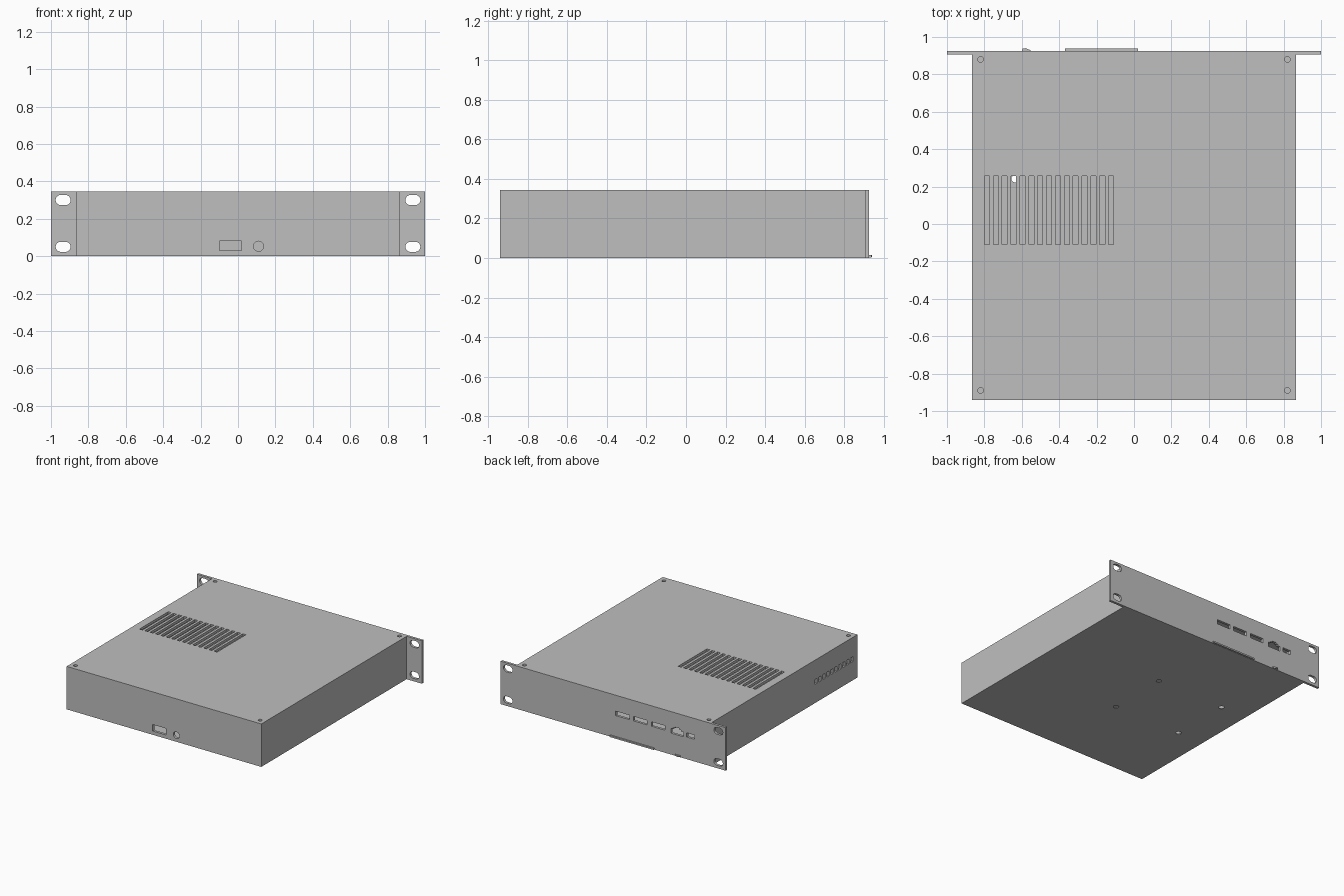
import bpy, bmesh
from math import cos, sin, pi
from mathutils import Vector

old = bpy.data.objects.get("Cube")
if old:
    bpy.data.objects.remove(old)

metal = bpy.data.materials.new("light_grey")
metal.use_nodes = True
grey = (0.52, 0.52, 0.52, 1)
metal.diffuse_color = grey
metal.node_tree.nodes["Principled BSDF"].inputs["Base Color"].default_value = grey

H, W, FRONT, BACK = 0.345, 0.865, -0.94, 0.925
WALL, PANEL, BASE = 0.02, 0.02, 0.006


# Flat outlines, as lists of two-dimensional points
def rect(u, v, w, h):
    return [(u - w / 2, v - h / 2), (u + w / 2, v - h / 2),
            (u + w / 2, v + h / 2), (u - w / 2, v + h / 2)]


def circle(u, v, r, n=24):
    return [(u + r * cos(2 * pi * i / n), v + r * sin(2 * pi * i / n)) for i in range(n)]


def capsule(u, v, w, h, n=12):
    r, pts = h / 2, []
    for side, start in ((1, -pi / 2), (-1, pi / 2)):
        for i in range(n + 1):
            a = start + pi * i / n
            pts.append((u + side * (w / 2 - r) + r * cos(a), v + r * sin(a)))
    return pts


# Solid made of outlines extruded along one axis
def prisms(name, outlines, axis, lo, hi):
    place = {"x": lambda u, v, d: (d, u, v),
             "y": lambda u, v, d: (u, d, v),
             "z": lambda u, v, d: (u, v, d)}[axis]
    bm = bmesh.new()
    for pts in outlines:
        face = bm.faces.new([bm.verts.new(place(u, v, lo)) for u, v in pts])
        grown = bmesh.ops.extrude_face_region(bm, geom=[face])["geom"]
        moved = [g for g in grown if isinstance(g, bmesh.types.BMVert)]
        bmesh.ops.translate(bm, verts=moved, vec=Vector(place(0, 0, hi - lo)))
    bmesh.ops.recalc_face_normals(bm, faces=bm.faces)
    mesh = bpy.data.meshes.new(name)
    bm.to_mesh(mesh)
    bm.free()
    mesh.materials.append(metal)
    obj = bpy.data.objects.new(name, mesh)
    bpy.context.collection.objects.link(obj)
    return obj


# Cut outlines out of an object, then discard the cutter
def cut(obj, outlines, axis, lo, hi):
    cutter = prisms("cutter", outlines, axis, lo, hi)
    cutter.hide_render = True
    mod = obj.modifiers.new("cut", "BOOLEAN")
    mod.operation, mod.solver, mod.object = "DIFFERENCE", "EXACT", cutter
    deps = bpy.context.evaluated_depsgraph_get()
    mesh = bpy.data.meshes.new_from_object(obj.evaluated_get(deps))
    obj.modifiers.clear()
    obj.data = mesh
    bpy.data.objects.remove(cutter)


# Case cover: hollow box, open below and toward the rack panel
inner_back = BACK - PANEL
depth, mid = inner_back - FRONT, (inner_back + FRONT) / 2
cover = prisms("case_cover", [rect(0, mid, 2 * W, depth)], "z", BASE, H)
cut(cover, [rect(0, mid + WALL, 2 * (W - WALL), depth)], "z", -0.1, H - WALL)

# Top vents and corner screw holes
vents = [rect(-0.786 + i * 0.0474, 0.073, 0.027, 0.365) for i in range(15)]
screws = [circle(x, y, 0.015) for x in (-0.82, 0.82) for y in (-0.89, 0.88)]
cut(cover, vents + screws, "z", H - 0.05, H + 0.05)

# Side vents, power inlet and button hole
cut(cover, [rect(-0.87 + i * 0.0505, 0.17, 0.03, 0.04) for i in range(10)],
    "x", -W - 0.05, -W + 0.05)
cut(cover, [rect(-0.04, 0.056, 0.12, 0.052), circle(0.11, 0.053, 0.027)],
    "y", FRONT - 0.05, FRONT + 0.05)

# Base plate with board mounting holes
base = prisms("base_plate", [rect(0, mid, 2 * W, depth)], "z", 0, BASE)
cut(base, [circle(x, y, 0.02) for x in (-0.636, -0.036) for y in (-0.248, 0.242)],
    "z", -0.05, 0.05)

# Rack panel with ear slots and connector openings
panel = prisms("rack_panel", [rect(0, H / 2, 2, H)], "y", inner_back, BACK)
ears = [capsule(x, z, 0.08, 0.054) for x in (-0.935, 0.935) for z in (0.05, 0.3)]
ports = [rect(x, 0.199, 0.122, 0.036) for x in (-0.084, -0.24, -0.4)]
ports.append(rect(-0.689, 0.195, 0.07, 0.034))
steps = [(0.056, -0.028), (0.056, 0.01), (0.035, 0.01), (0.035, 0.021), (0.018, 0.021), (0.018, 0.03)]
network = [(-0.569 + s * u, 0.2 + v)
           for s, row in ((1, steps), (-1, steps[::-1])) for u, v in row]
cut(panel, ears + ports + [network], "y", inner_back - 0.05, BACK + 0.05)

# Thin lip and small catch along the panel's lower edge
prisms("lower_lip", [rect(-0.173, 0.008, 0.39, 0.012)], "y", BACK, 0.937)
prisms("lower_catch", [[(-0.6, BACK), (-0.55, BACK), (-0.56, 0.932), (-0.58, 0.94), (-0.595, 0.937)]],
       "z", 0.004, 0.014)
